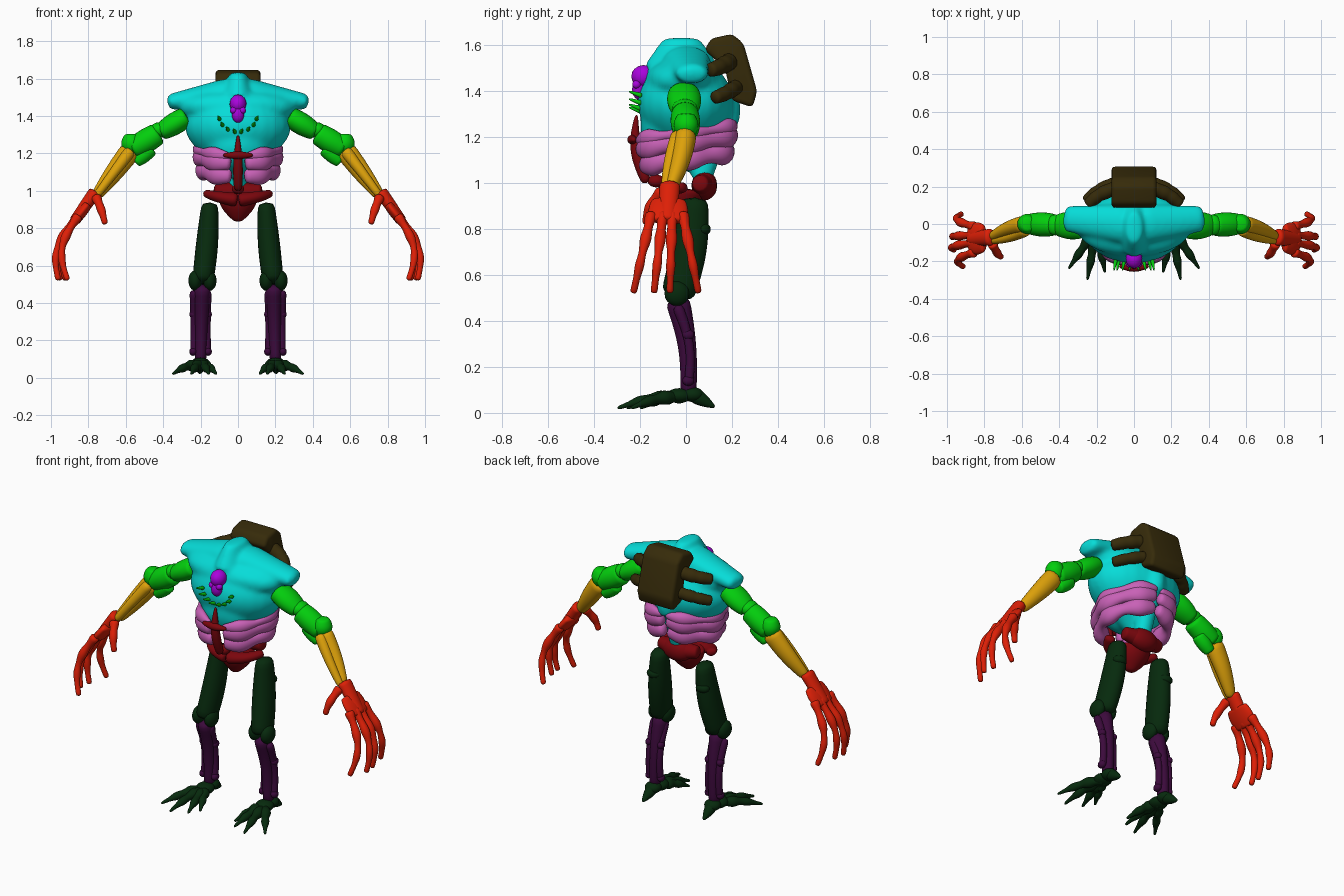
import bpy, bmesh
from math import cos, sin, pi
from mathutils import Vector

cube = bpy.data.objects.get("Cube")
if cube:
    bpy.data.objects.remove(cube, do_unlink=True)


def material(name, *rgb):
    m = bpy.data.materials.new(name)
    m.use_nodes = True
    m.diffuse_color = (*rgb, 1)
    m.node_tree.nodes["Principled BSDF"].inputs["Base Color"].default_value = (*rgb, 1)
    return m


cyan = material("cyan", .002, .72, .69)
violet = material("violet", .4, .001, .72)
green = material("bright green", .001, .62, .004)
amber = material("amber", .73, .36, .003)
red = material("red", .73, .014, .002)
pink = material("pink", .58, .12, .47)
maroon = material("maroon", .2, .002, .004)
forest = material("forest green", .002, .023, .004)
plum = material("plum", .045, .003, .045)
brown = material("brown", .037, .024, .003)

SIDEWAYS, DEPTH, UP = Vector((1, 0, 0)), Vector((0, 1, 0)), Vector((0, 0, 1))
SIDES = 12


def tube(centre, radius, steps=8, flat=1, ref=DEPTH):
    """Shape swept along centre(t); flat scales the section along ref."""
    def build(bm):
        points = [centre(i / steps) for i in range(steps + 1)]
        rings = []
        for i, point in enumerate(points):
            tangent = (points[min(i + 1, steps)] - points[max(i - 1, 0)]).normalized()
            across = ref.cross(tangent).normalized()
            along = tangent.cross(across) * flat
            r = radius(i / steps)
            angles = [2 * pi * k / SIDES for k in range(SIDES)]
            rings.append([bm.verts.new(point + across * r * cos(a) + along * r * sin(a)) for a in angles])
        for ring, following in zip(rings, rings[1:]):
            for k in range(SIDES):
                n = (k + 1) % SIDES
                bm.faces.new((ring[k], ring[n], following[n], following[k]))
        bm.faces.new(reversed(rings[0]))
        bm.faces.new(rings[-1])
    return build


def limb(start, end, thick, thin, belly=0, bend=(0, 0, 0), lumps=0, waves=3, **options):
    """Tapered bone from start to end, swollen, bent and knuckled by rule."""
    start, end, bend = Vector(start), Vector(end), Vector(bend)

    def centre(t):
        return start.lerp(end, t) + bend * sin(pi * t)

    def radius(t):
        return thick + (thin - thick) * t + belly * sin(pi * t) + lumps * cos(2 * pi * waves * t) * (1 - t * t)

    return tube(centre, radius, **options)


def blob(centre, size):
    def build(bm):
        made = bmesh.ops.create_icosphere(bm, subdivisions=2, radius=1)["verts"]
        bmesh.ops.scale(bm, vec=Vector(size), verts=made)
        bmesh.ops.translate(bm, vec=Vector(centre), verts=made)
    return build


def part(name, mat, *shapes, mirror=True, fuse=False, soft=True):
    bm = bmesh.new()
    for build in shapes:
        build(bm)
    bmesh.ops.recalc_face_normals(bm, faces=bm.faces)
    for face in bm.faces:
        face.smooth = True
    mesh = bpy.data.meshes.new(name)
    bm.to_mesh(mesh)
    bm.free()
    mesh.materials.append(mat)
    ob = bpy.data.objects.new(name, mesh)
    bpy.context.collection.objects.link(ob)
    if mirror:
        ob.modifiers.new("Mirror", "MIRROR").use_mirror_merge = False
    if soft:
        ob.modifiers.new("Round", "SUBSURF").levels = 1
    if fuse:
        skin = ob.modifiers.new("Fuse", "REMESH")
        skin.mode, skin.voxel_size, skin.use_smooth_shade = "VOXEL", .013, True
        relax = ob.modifiers.new("Relax", "SMOOTH")
        relax.factor, relax.iterations = .5, 10
    return ob


# Torso: egg-shaped chest, broad yoke, belly, neck stump, hump, spine and shoulder ridges
chest = tube(lambda t: UP * (1.05 + .56 * t), lambda t: .02 + .28 * sin(pi * t ** 1.1), steps=14, flat=.74)
ridges = [limb((.04 * side, 0, 1.54), (.38 * side, .03, 1.47), thick=.07, thin=.045, flat=1.6) for side in (1, -1)]
part("torso", cyan, chest, *ridges,
     blob((0, -.01, 1.45), size=(.34, .18, .11)),
     blob((0, -.07, 1.25), size=(.19, .14, .16)),
     limb((0, -.02, 1.5), (0, -.02, 1.635), thick=.1, thin=.045, flat=1.8),
     limb((0, .18, 1.24), (0, .18, 1.4), thick=.05, thin=.05, belly=.01),
     limb((0, .14, 1.26), (0, .06, 1), thick=.06, thin=.05),
     mirror=False, fuse=True)

# Head with jaw and cheekbones
part("head", violet, blob((0, -.185, 1.465), size=(.048, .057, .053)),
     blob((0, -.205, 1.41), size=(.036, .032, .05)), mirror=False)
part("cheekbones", violet, blob((.024, -.215, 1.43), size=(.02, .02, .02)))

# Teeth fan out in an arc below the head
teeth = []
for i in range(4):
    angle = .15 + .4 * i
    root = Vector((.1 * sin(angle), -.19, 1.4 - .09 * cos(angle)))
    teeth.append(limb(root, root + Vector((.01, -.06, .02)), thick=.013, thin=.004, ref=UP, steps=3))
part("teeth", green, *teeth)


# Ribs: lumpy lobes wrapping each side from front to back
def rib(level, reach, thick):
    def centre(t):
        angle = .18 + .93 * pi * t
        return Vector((reach * sin(angle), -reach * cos(angle), level + .07 * t))

    return tube(centre, lambda t: thick - .01 * cos(6 * pi * t), steps=18, flat=1.25, ref=UP)


part("ribs", pink, rib(level=1.145, reach=.2, thick=.038), rib(level=1.075, reach=.185, thick=.038),
     rib(level=1.185, reach=.212, thick=.024))

# Breastbone: tapering spike with a crossbar
part("breastbone", maroon, limb((0, -.17, 1), (0, -.215, 1.3), thick=.022, thin=.006, belly=.012, bend=(0, -.025, 0)),
     limb((-.08, -.225, 1.19), (.08, -.225, 1.19), thick=.008, thin=.008, belly=.014, bend=(0, -.01, 0)), mirror=False)

# Pelvis: pointed shield, tail lump and swept hip wings
part("pelvis", maroon, limb((0, -.03, .835), (0, -.01, .98), thick=.02, thin=.11, belly=.025, flat=.9),
     blob((0, .08, .99), size=(.1, .06, .07)), blob((0, -.13, 1.01), size=(.035, .04, .03)), mirror=False)
part("hip_wings", maroon,
     limb((0, -.09, .95), (.17, 0, .985), thick=.04, thin=.022, bend=(.02, -.03, 0), flat=1.3),
     limb((0, .08, .99), (.13, .06, 1), thick=.06, thin=.035))


# Backpack: bevelled slab hooked over the shoulders, with straps at the sides
def slab(bm):
    outline = ((.08, 1.58), (.11, 1.63), (.2, 1.65), (.25, 1.61), (.31, 1.4), (.29, 1.33), (.2, 1.36), (.17, 1.5))
    face = bm.faces.new([bm.verts.new((-.12, y, z)) for y, z in outline])
    moved = bmesh.ops.extrude_face_region(bm, geom=[face])["geom"]
    corners = [item for item in moved if isinstance(item, bmesh.types.BMVert)]
    bmesh.ops.translate(bm, vec=SIDEWAYS * .24, verts=corners)


bevel = part("backpack", brown, slab, mirror=False, soft=False).modifiers.new("Bevel", "BEVEL")
bevel.width, bevel.segments = .02, 3
part("backpack_straps", brown,
     limb((.1, .19, 1.53), (.25, .1, 1.49), thick=.042, thin=.032, bend=(.01, .01, 0), lumps=.005),
     limb((.1, .22, 1.42), (.26, .12, 1.37), thick=.036, thin=.03, bend=(.01, .01, 0), lumps=.005))

# Arms hang from these joints
shoulder, elbow, wrist = Vector((.27, -.01, 1.4)), Vector((.57, 0, 1.22)), Vector((.76, -.07, .97))
middle = shoulder.lerp(elbow, .5)
part("upper_arm", green, limb(shoulder, middle, thick=.055, thin=.045, belly=.012, flat=1.25),
     limb(middle, elbow, thick=.06, thin=.055, belly=.01),
     blob(middle + UP * .015, size=(.055, .06, .045)))
part("elbow", green, limb(elbow + UP * .085, elbow + UP * -.02, thick=.035, thin=.035, belly=.022),
     limb(elbow + SIDEWAYS * -.11 + UP * .01, elbow + SIDEWAYS * -.02 + UP * -.07, thick=.04, thin=.03, belly=.008))
part("forearm", amber, limb(elbow, wrist, thick=.06, thin=.03, belly=.006, bend=(0, .01, 0), flat=.85),
     limb(elbow + DEPTH * -.03, wrist + DEPTH * -.02, thick=.035, thin=.02, bend=(0, -.01, 0)))

# Hands: flared palm, thumb and four knuckled fingers
part("palm", red, limb(wrist + UP * .03, (.88, -.08, .83), thick=.037, thin=.03, flat=1.3),
     limb((.8, -.075, .93), (.88, -.08, .83), thick=.025, thin=.025, belly=.005, flat=3))
part("thumb", red, limb(wrist + DEPTH * -.03, (.71, -.175, .82), thick=.028, thin=.016,
                        bend=(-.005, -.02, 0), lumps=.004, waves=2))
fingers = []
for y, spread, pull in ((-.15, -.08, -.03), (-.1, -.04, .02), (-.06, -.01, .01), (-.015, .07, -.02)):
    fingers.append(limb((.85, y, .87), (.94 + pull, y + spread, .52), thick=.026, thin=.015,
                        bend=(.06, 0, 0), lumps=.005, steps=15))
part("fingers", red, *fingers)

# Legs stand on these joints
hip, knee, ankle = Vector((.15, .04, .94)), Vector((.19, -.04, .5)), Vector((.2, .01, .08))
part("thigh", forest, limb(hip, knee, thick=.045, thin=.058, belly=.01, bend=(-.005, .015, 0), flat=1.3),
     limb(hip + DEPTH * .03 + UP * -.1, knee + SIDEWAYS * .03, thick=.025, thin=.025, bend=(0, .02, 0)),
     blob((.165, .075, .8), size=(.045, .035, .03)))
part("knee", forest, *[blob(knee + SIDEWAYS * x + UP * .02, size=(.038, .058, .058)) for x in (-.04, .04)])
part("shin", plum, limb(knee, ankle, thick=.05, thin=.032, belly=-.005, bend=(0, .02, 0), flat=1.15),
     *[limb(knee + SIDEWAYS * (x + .01) + UP * -.03, ankle + SIDEWAYS * x + UP * .04, thick=.026, thin=.022,
            belly=-.004, bend=(0, .03, 0)) for x in (-.035, .035)],
     *[blob(ankle + SIDEWAYS * x + UP * height, size=(.022, .028, .024)) for x in (-.04, .04) for height in (.06, .26)])

# Feet: ankle pads, a heel spur and four clawed toes
part("foot", forest, blob((.2, .03, .08), size=(.05, .05, .035)), blob((.2, -.03, .075), size=(.055, .06, .035)),
     limb((.2, .04, .075), (.205, .125, .025), thick=.036, thin=.006, belly=.005, ref=UP))
part("toes", forest, *[
    limb((.2, -.02, .07), (x, y, .02), thick=.028, thin=.006, belly=.008, bend=(0, 0, .015),
         lumps=.006, steps=15, ref=UP)
    for x, y in ((.115, -.2), (.155, -.26), (.25, -.3), (.35, -.24))])
